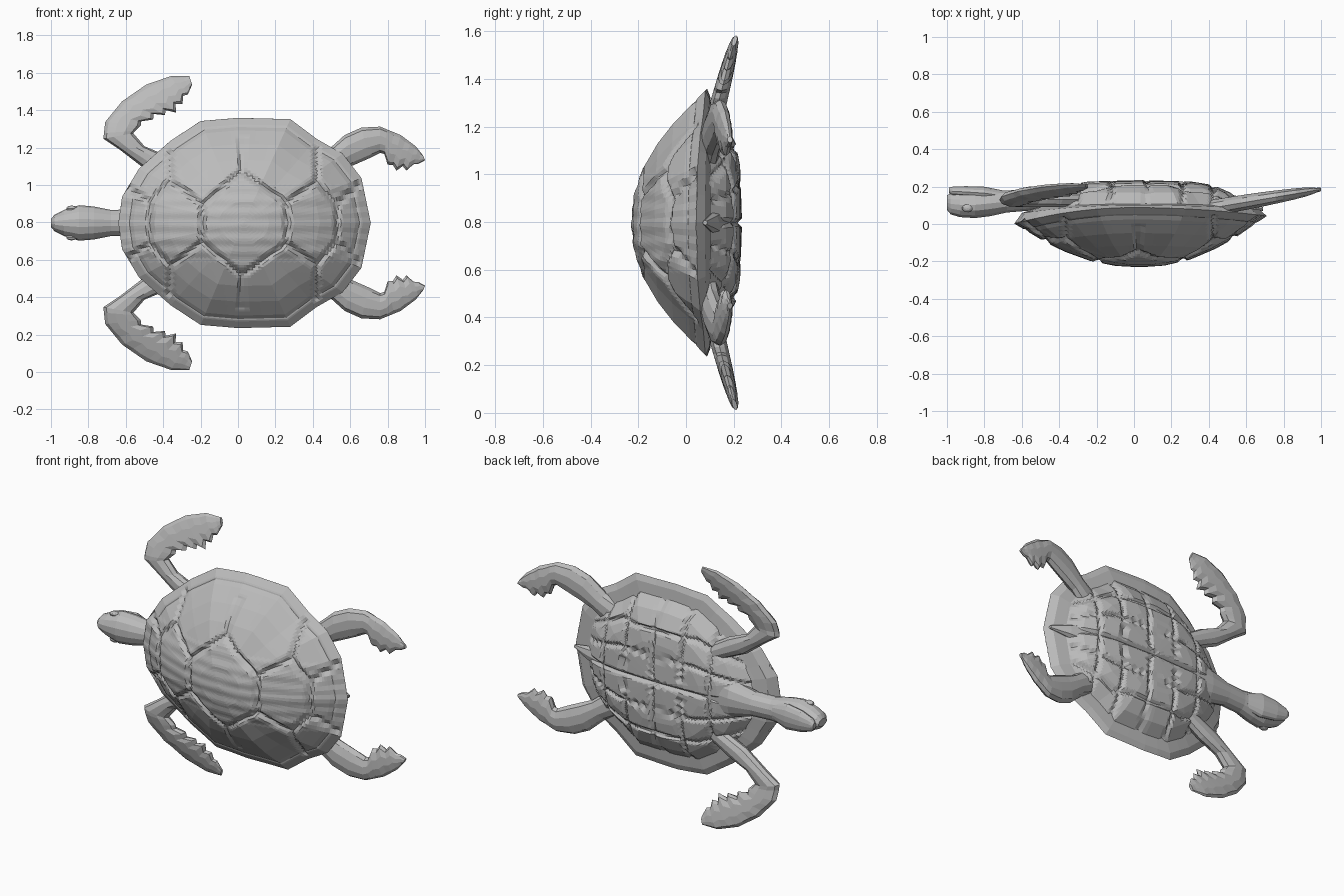
import bpy, bmesh, math
from mathutils import Vector

MID_Z = 0.797          # height of the symmetry plane
CENTRE = Vector((0.03, 0))

if "Cube" in bpy.data.objects:
    bpy.data.objects.remove(bpy.data.objects["Cube"], do_unlink=True)

grey = bpy.data.materials.new("plain_grey")
grey.use_nodes = True
grey.diffuse_color = (0.5, 0.5, 0.5, 1)
grey.node_tree.nodes["Principled BSDF"].inputs["Base Color"].default_value = (0.5, 0.5, 0.5, 1)


def finish(name, bm, mirror=False):
    """Turn a bmesh into a faceted object lying on the symmetry plane."""
    bmesh.ops.remove_doubles(bm, verts=bm.verts, dist=0.0001)
    bmesh.ops.recalc_face_normals(bm, faces=bm.faces)
    mesh = bpy.data.meshes.new(name)
    bm.to_mesh(mesh)
    bm.free()
    mesh.materials.append(grey)
    obj = bpy.data.objects.new(name, mesh)
    bpy.context.collection.objects.link(obj)
    obj.location.z = MID_Z
    if mirror:
        mod = obj.modifiers.new("mirror", 'MIRROR')
        mod.use_axis = (False, False, True)
        mod.use_mirror_merge = False
    return obj


def resample(points, steps):
    """Split each span of a polyline into equal steps."""
    points = [Vector(p) for p in points]
    out = []
    for a, b in zip(points, points[1:]):
        out += [a.lerp(b, i / steps) for i in range(steps)]
    return out + [points[-1]]


def skin(bm, rings, caps=False):
    """Bridge matching closed rings of points with quads."""
    rows = [[bm.verts.new(p) for p in ring] for ring in rings]
    for low, high in zip(rows, rows[1:]):
        for i in range(len(low)):
            j = (i + 1) % len(low)
            bm.faces.new((low[i], low[j], high[j], high[i]))
    if caps:
        bm.faces.new(rows[0])
        bm.faces.new(rows[-1])


def seam_depth(x, u, seams, width, depth):
    """Depth of a V groove around the nearest seam segment."""
    p, best = Vector((x, u)), 1.0
    for a, b in seams:
        d = b - a
        t = max(0, min(1, (p - a).dot(d) / d.length_squared))
        best = min(best, (p - a - d * t).length)
    return depth * max(0, 1 - best / width)


def segments(*paths):
    return [(Vector(a), Vector(b)) for path in paths for a, b in zip(path, path[1:])]


def dome(name, edge, profile, crown, rim, relief=None, steps=8):
    """Facetted dome from a rim outline and a (scale, drop) profile."""
    loop = resample(edge + [edge[0]], steps)[:-1]
    rings = []
    for s, f in resample(profile, steps):
        ring = []
        for p in loop:
            q = CENTRE + (p - CENTRE) * max(s, 0.004)
            y = crown + (rim(p.x) - crown) * f
            if relief:
                y += relief(q.x, q.y, s)
            ring.append((q.x, y, q.y))
        rings.append(ring)
    bm = bmesh.new()
    skin(bm, rings)
    bm.faces.new([v for v in list(bm.verts)[:len(loop)]])
    return finish(name, bm)


def limb(name, outer, inner, depth, thick, teeth_from, sides=10):
    """Flat paddle lofted between its leading and trailing edges."""
    lead, trail = resample(outer, 3), resample(inner, 3)
    last = len(lead) - 1
    rings = []
    for i, (a, b) in enumerate(zip(lead, trail)):
        t = i / last
        if teeth_from < t < 0.93 and i % 2:
            b = b.lerp(a, 0.16)
        half = thick * math.sqrt(max(0.06, 1 - t ** 2))
        ring = []
        for k in range(sides):
            ang = math.tau * k / sides
            p = (a + b) / 2 + (a - b) / 2 * math.cos(ang)
            ring.append((p.x, depth(p) + half * math.sin(ang), p.y))
        rings.append(ring)
    bm = bmesh.new()
    skin(bm, rings, caps=True)
    finish(name, bm, mirror=True)


def body(name, sections, sides=14):
    """Tube along x from (x, half width, upper y, lower y) sections."""
    rings = []
    for x, w, y0, y1 in sections:
        angles = [math.tau * k / sides for k in range(sides)]
        rings.append([(x, (y0 + y1) / 2 + (y1 - y0) / 2 * math.sin(a), w * math.cos(a)) for a in angles])
    bm = bmesh.new()
    skin(bm, rings, caps=True)
    return finish(name, bm)


# Rim outline, mirrored across the symmetry plane
half = [Vector(p) for p in ((-.64, 0), (-.62, .14), (-.53, .29), (-.36, .44), (-.2, .545), (0, .562),
                            (.28, .555), (.42, .45), (.56, .37), (.66, .24), (.71, 0))]
outline = half + [Vector((p.x, -p.y)) for p in half[-2:0:-1]]


def shell_rim(x):
    return 0.088 - (0.21 if x < 0 else 0.09) * x * x


# Shell: zigzag spine scutes, side scutes and a border seam
scutes = segments(
    ((-.6, .2), (-.47, .11), (-.36, .23), (-.19, .1), (.02, .28), (.26, .11), (.42, .22), (.53, .1), (.64, .2)),
    ((-.47, 0), (-.47, .11)), ((-.19, 0), (-.19, .1)), ((.26, 0), (.26, .11)), ((.53, 0), (.53, .1)),
    ((-.36, .23), (-.37, .38)), ((.02, .28), (.02, .45)), ((.42, .22), (.42, .4)))


def shell_relief(x, u, s):
    groove = seam_depth(x, abs(u), scutes, 0.022, 0.022)
    border = 0.007 * max(0, 1 - abs(s - 0.91) / 0.02)
    wrinkle = 0.002 * math.sin(90 * u) if abs(u) < 0.2 else 0
    return max(groove, border) + wrinkle


dome("shell", outline, ((0, 0), (.2, .035), (.4, .15), (.6, .36), (.75, .57), (.9, .83), (1, 1)),
     -0.23, shell_rim, shell_relief)
dome("shell_underside", outline, ((0, 0), (.75, .1), (.94, .5), (1, 1)), 0.115, shell_rim, steps=2)

# Belly plate: lengthwise and crosswise seams
belly_edge = [Vector((CENTRE.x + (p.x - CENTRE.x) * .83, p.y * .84)) for p in outline]
rows = [((-.5, u * .6), (-.2, u), (.3, u), (.55, u * .6)) for u in (0, .16, .31)]
columns = [((x, 0), (x, .45)) for x in (-.3, -.12, .07, .26, .42)]
belly_seams = segments(*rows, *columns)
dome("belly_plate", belly_edge, ((0, 0), (.5, .06), (.7, .19), (.87, .5), (1, 1)), 0.235,
     lambda x: 0.1, lambda x, u, s: -seam_depth(x, abs(u), belly_seams, 0.018, 0.02))

# Front flippers
limb("front_flippers",
     ((-.3, .2), (-.5, .29), (-.63, .39), (-.72, .45), (-.71, .54), (-.62, .65), (-.49, .74), (-.36, .785), (-.26, .785)),
     ((-.22, .26), (-.38, .36), (-.5, .41), (-.56, .48), (-.52, .52), (-.42, .57), (-.33, .59), (-.28, .66), (-.245, .74)),
     lambda p: 0.13 + 0.26 * max(0, p.y - 0.48), 0.042, 0.52)

# Rear flippers
limb("rear_flippers",
     ((.35, .32), (.47, .38), (.57, .47), (.66, .51), (.76, .515), (.87, .47), (.95, .41), (.99, .36)),
     ((.45, .2), (.55, .28), (.62, .31), (.7, .345), (.76, .375), (.82, .28), (.9, .28), (1, .335)),
     lambda p: 0.1 + 0.17 * (p.x - 0.5), 0.045, 0.58)

# Head, jaw, eyelids and tail
body("neck_and_head", ((-.25, .16, .1, .21), (-.42, .11, .08, .205), (-.56, .072, .07, .19), (-.68, .07, .06, .18),
                       (-.77, .088, .04, .18), (-.85, .095, .03, .175), (-.93, .07, .035, .17),
                       (-.98, .045, .05, .165), (-1, .022, .075, .155)))
body("lower_jaw", ((-.7, .05, .12, .18), (-.8, .078, .13, .2), (-.9, .065, .14, .203), (-.97, .04, .15, .2), (-.99, .018, .165, .195)))
bm = bmesh.new()
bmesh.ops.create_uvsphere(bm, u_segments=10, v_segments=6, radius=0.03)
bmesh.ops.scale(bm, vec=(1, .7, .5), verts=bm.verts)
bmesh.ops.translate(bm, vec=(-.89, .085, .078), verts=bm.verts)
finish("eyelids", bm, mirror=True)
body("tail", ((.45, .07, .09, .18), (.58, .04, .08, .14), (.69, .01, .07, .09)), sides=8)
